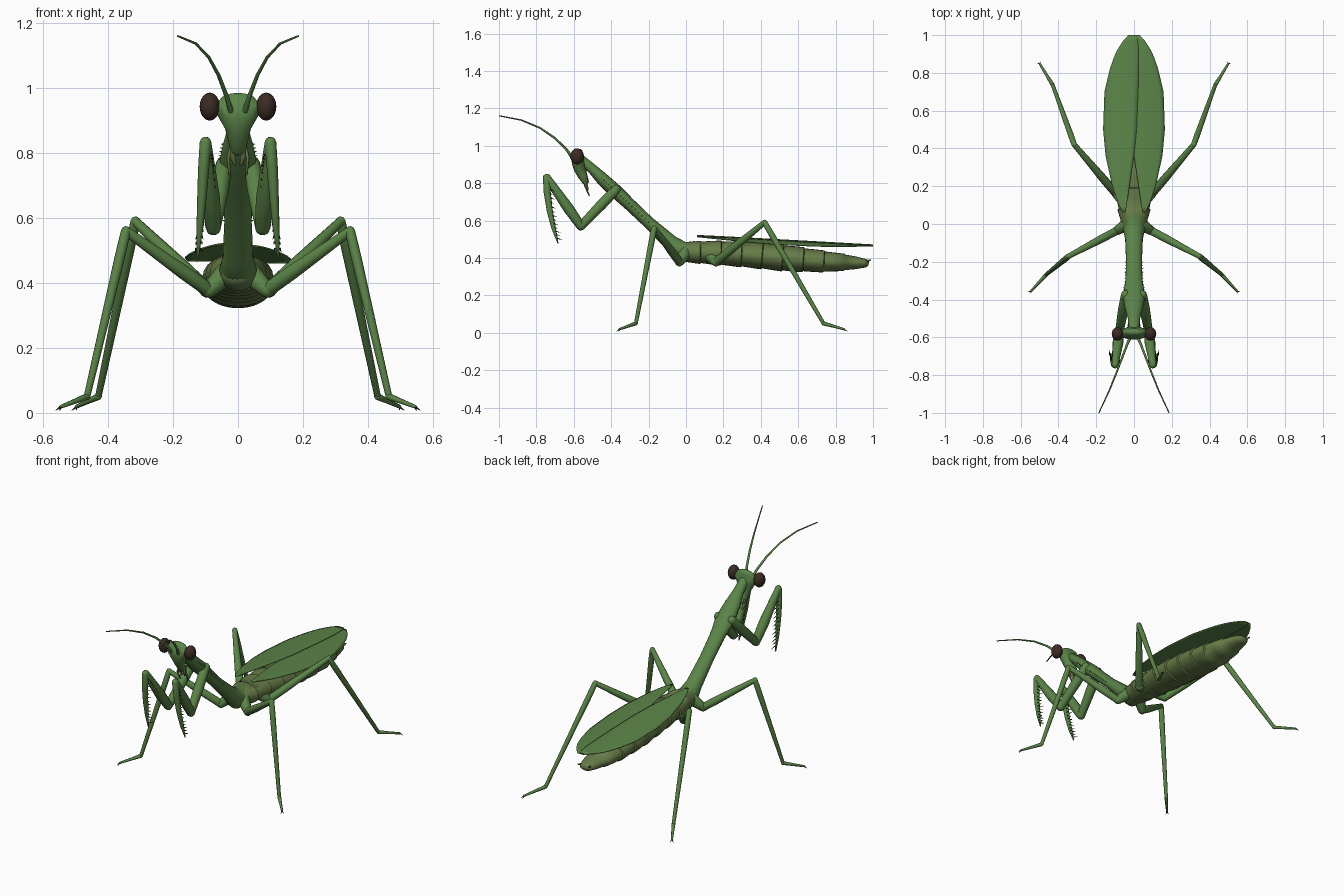
import bpy, bmesh, math
from mathutils import Vector

cube = bpy.data.objects.get("Cube")
if cube:
    bpy.data.objects.remove(cube, do_unlink=True)


def material(name, rgb):
    m = bpy.data.materials.new(name)
    m.use_nodes = True
    m.diffuse_color = (*rgb, 1)
    bsdf = m.node_tree.nodes["Principled BSDF"]
    bsdf.inputs["Base Color"].default_value = (*rgb, 1)
    bsdf.inputs["Roughness"].default_value = 0.7
    return m


LEAF = material("leaf green", (0.105, 0.23, 0.065))
OLIVE = material("olive green", (0.135, 0.2, 0.065))
BROWN = material("eye brown", (0.045, 0.024, 0.018))
DARK = material("dark spine", (0.016, 0.022, 0.01))


def tube(bm, points, widths, heights=None, sides=12, rounded=True):
    """Sweep an elliptical section along the points."""
    heights = heights or widths
    pts = [Vector(p) for p in points]
    rings = list(zip(pts, widths, heights))
    if rounded:
        a = (pts[0] - pts[1]).normalized() * min(widths[0], heights[0])
        b = (pts[-1] - pts[-2]).normalized() * min(widths[-1], heights[-1])
        start = [(pts[0] + a * k, widths[0] * s, heights[0] * s) for k, s in ((0.9, 0.4), (0.55, 0.83))]
        end = [(pts[-1] + b * k, widths[-1] * s, heights[-1] * s) for k, s in ((0.55, 0.83), (0.9, 0.4))]
        rings = start + rings + end
    loops = []
    for i, (c, w, h) in enumerate(rings):
        t = (rings[min(i + 1, len(rings) - 1)][0] - rings[max(i - 1, 0)][0]).normalized()
        side = (Vector((1, 0, 0)) - t * t.x).normalized()
        up = side.cross(t)
        angles = [2 * math.pi * k / sides for k in range(sides)]
        loops.append([bm.verts.new(c + side * w * math.cos(q) + up * h * math.sin(q)) for q in angles])
    for r0, r1 in zip(loops, loops[1:]):
        for k in range(sides):
            n = (k + 1) % sides
            bm.faces.new((r0[k], r0[n], r1[n], r1[k]))
    bm.faces.new(loops[0][::-1])
    bm.faces.new(loops[-1])


def spine(bm, base, direction, length, radius):
    base = Vector(base)
    tip = base + Vector(direction).normalized() * length
    tube(bm, [base, tip], [radius, radius * 0.1], sides=5, rounded=False)


def finish(name, bm, mat, mirror=False):
    bmesh.ops.recalc_face_normals(bm, faces=bm.faces)
    me = bpy.data.meshes.new(name)
    bm.to_mesh(me)
    bm.free()
    me.materials.append(mat)
    me.shade_smooth()
    me.set_sharp_from_angle(angle=math.radians(50))
    ob = bpy.data.objects.new(name, me)
    bpy.context.collection.objects.link(ob)
    if mirror:
        ob.modifiers.new("Mirror", 'MIRROR')
    return ob


def lerp_table(table, y):
    for (a, *va), (b, *vb) in zip(table, table[1:]):
        if y <= b:
            f = (y - a) / (b - a)
            return [p + (q - p) * f for p, q in zip(va, vb)]
    return table[-1][1:]


def along(points, f):
    f *= len(points) - 1
    i = min(int(f), len(points) - 2)
    return Vector(points[i]).lerp(Vector(points[i + 1]), f - i)


# Abdomen: overlapping rings, each flaring before the next begins
profile = [(-0.03, 0.06, 0.43, 0.05), (0.1, 0.09, 0.43, 0.062), (0.3, 0.105, 0.42, 0.068),
           (0.55, 0.11, 0.397, 0.07), (0.75, 0.095, 0.38, 0.056), (0.88, 0.065, 0.375, 0.04),
           (0.96, 0.04, 0.372, 0.022)]
bm = bmesh.new()
pts, ws, hs = [], [], []
segments = 9
for s in range(segments):
    for f, flare in ((0.0, 0.95), (0.5, 1.0), (0.96, 1.04)):
        y = -0.03 + 0.99 * (s + f) / segments
        w, z, h = lerp_table(profile, y)
        pts.append((0, y, z))
        ws.append(w * flare)
        hs.append(h * flare)
tube(bm, pts, ws, hs, sides=24)
finish("abdomen", bm, OLIVE)

bm = bmesh.new()
tube(bm, [(0.025, 0.94, 0.375), (0.035, 0.985, 0.388)], [0.008, 0.004], sides=8)
finish("tail_feelers", bm, OLIVE, True)

# Thorax and neck
thorax = [(0, 0.05, 0.435), (0, -0.02, 0.43), (0, -0.08, 0.48), (0, -0.2, 0.59), (0, -0.3, 0.685),
          (0, -0.38, 0.76), (0, -0.45, 0.825), (0, -0.5, 0.875), (0, -0.56, 0.925)]
bm = bmesh.new()
tube(bm, thorax, [0.06, 0.06, 0.047, 0.042, 0.045, 0.059, 0.047, 0.032, 0.028],
     [0.055, 0.058, 0.042, 0.032, 0.033, 0.037, 0.034, 0.027, 0.025], sides=20)
finish("thorax", bm, LEAF)

bm = bmesh.new()
for i in range(18):
    p = along(thorax[3:7], i / 17)
    edge = lerp_table([(0, 0.042), (0.33, 0.045), (0.67, 0.059), (1, 0.047)], i / 17)[0]
    spine(bm, p + Vector((edge - 0.004, 0, 0)), (1, -0.2, 0.3), 0.011, 0.004)
finish("thorax_edge_spines", bm, LEAF, True)

# Head, tapering down to the mouth
bm = bmesh.new()
tube(bm, [(0, -0.572, 0.965), (0, -0.578, 0.94), (0, -0.575, 0.91), (0, -0.567, 0.875),
          (0, -0.553, 0.84), (0, -0.538, 0.81)],
     [0.055, 0.078, 0.06, 0.04, 0.031, 0.024], [0.02, 0.034, 0.036, 0.032, 0.026, 0.019], sides=20)
finish("head", bm, LEAF)

bm = bmesh.new()
tube(bm, [(0.012, -0.54, 0.82), (0.016, -0.535, 0.79), (0.01, -0.525, 0.765)], [0.011, 0.01, 0.005], sides=8)
tube(bm, [(0.022, -0.53, 0.82), (0.03, -0.54, 0.785), (0.026, -0.518, 0.735)], [0.006, 0.005, 0.004], sides=8)
finish("mouthparts", bm, OLIVE, True)

bm = bmesh.new()
bmesh.ops.create_uvsphere(bm, u_segments=20, v_segments=12, radius=1)
for v in bm.verts:
    v.co = Vector((0.087 + v.co.x * 0.031, -0.582 + v.co.y * 0.036, 0.943 + v.co.z * 0.043))
finish("eyes", bm, BROWN, True)

bm = bmesh.new()
tube(bm, [(0.022, -0.605, 0.93), (0.035, -0.635, 0.975), (0.06, -0.7, 1.04), (0.09, -0.78, 1.095),
          (0.13, -0.88, 1.137), (0.185, -0.998, 1.16)],
     [0.009, 0.007, 0.006, 0.005, 0.004, 0.003], sides=8)
finish("antennae", bm, LEAF, True)

# Grasping forelegs
shoulder, elbow, wrist = (0.043, -0.375, 0.765), (0.076, -0.562, 0.57), (0.1, -0.745, 0.832)
blade = [wrist, (0.106, -0.742, 0.75), (0.112, -0.728, 0.65), (0.118, -0.708, 0.56), (0.124, -0.685, 0.48)]
bm = bmesh.new()
tube(bm, [shoulder, along([shoulder, elbow], 0.4), elbow], [0.026, 0.028, 0.023])
tube(bm, [elbow, along([elbow, wrist], 0.35), wrist], [0.024, 0.029, 0.018], [0.024, 0.029, 0.02])
tube(bm, blade, [0.018, 0.017, 0.014, 0.01, 0.003], [0.02, 0.019, 0.016, 0.012, 0.003])
finish("grasping_legs", bm, LEAF, True)

bm = bmesh.new()
for i in range(13):
    f = 0.2 + 0.72 * i / 12
    for dx in (-0.008, 0.007):
        p = along(blade, f)
        spine(bm, p + Vector((dx, 0.01 * (1 - f) + 0.003, 0)), (dx * 20, 1, -0.35), 0.03 - 0.008 * (i % 2), 0.0035)
        q = along([elbow, wrist], 0.12 + f * 0.72)
        spine(bm, q + Vector((dx * 1.4, -0.018, 0.013)), (dx * 25, -1, 0.5), 0.02 + 0.008 * (i % 2), 0.0045)
finish("grasping_spines", bm, DARK, True)

# Walking legs: root, hip, knee, ankle, toe
legs = {
    "middle_legs": [(0.035, 0.0, 0.43), (0.09, -0.035, 0.378), (0.345, -0.17, 0.56), (0.465, -0.268, 0.05), (0.545, -0.355, 0.019)],
    "hind_legs": [(0.045, 0.12, 0.42), (0.095, 0.16, 0.378), (0.316, 0.42, 0.59), (0.43, 0.735, 0.05), (0.497, 0.845, 0.019)],
}
for name, (root, hip, knee, ankle, toe) in legs.items():
    bm = bmesh.new()
    tube(bm, [root, hip], [0.036, 0.024])
    tube(bm, [hip, along([hip, knee], 0.3), knee], [0.022, 0.022, 0.014])
    tube(bm, [knee, along([knee, ankle], 0.15), ankle], [0.015, 0.016, 0.01])
    tube(bm, [ankle, along([ankle, toe], 0.5), toe], [0.011, 0.008, 0.006], sides=8)
    finish(name, bm, LEAF, True)
    bm = bmesh.new()
    out = (Vector(toe) - Vector(ankle)).normalized()
    across = out.cross(Vector((0, 0, 1)))
    for s in (-1, 1):
        spine(bm, toe, out + across * s * 0.6 - Vector((0, 0, 0.5)), 0.022, 0.004)
    finish(name + "_claws", bm, DARK, True)

# Wings: thin arched blades, one folded over the other
outline = [(0.06, 0.06, 0.045), (0.12, 0.088, 0.036), (0.2, 0.115, 0.024), (0.36, 0.15, 0.0),
           (0.5, 0.163, -0.014), (0.7, 0.156, -0.022), (0.82, 0.128, -0.025), (0.9, 0.1, -0.025),
           (0.96, 0.066, -0.022), (1.0, 0.03, -0.012)]
for name, sign, lift in (("left_wing", 1, -0.003), ("right_wing", -1, 0.003)):
    bm = bmesh.new()
    rows = []
    for i in range(33):
        y = 0.06 + 0.94 * i / 32
        outer, inner = lerp_table(outline, y)
        row = []
        for k in range(9):
            x = inner + (outer - inner) * k / 8
            z = 0.519 - 0.052 * (y - 0.06) / 0.94 - 0.75 * x * x + lift
            row.append(bm.verts.new((sign * x, y, z)))
        rows.append(row)
    for r0, r1 in zip(rows, rows[1:]):
        for k in range(8):
            bm.faces.new((r0[k], r0[k + 1], r1[k + 1], r1[k]))
    wing = finish(name, bm, LEAF)
    solid = wing.modifiers.new("Thickness", 'SOLIDIFY')
    solid.thickness = 0.005
    solid.offset = 0
